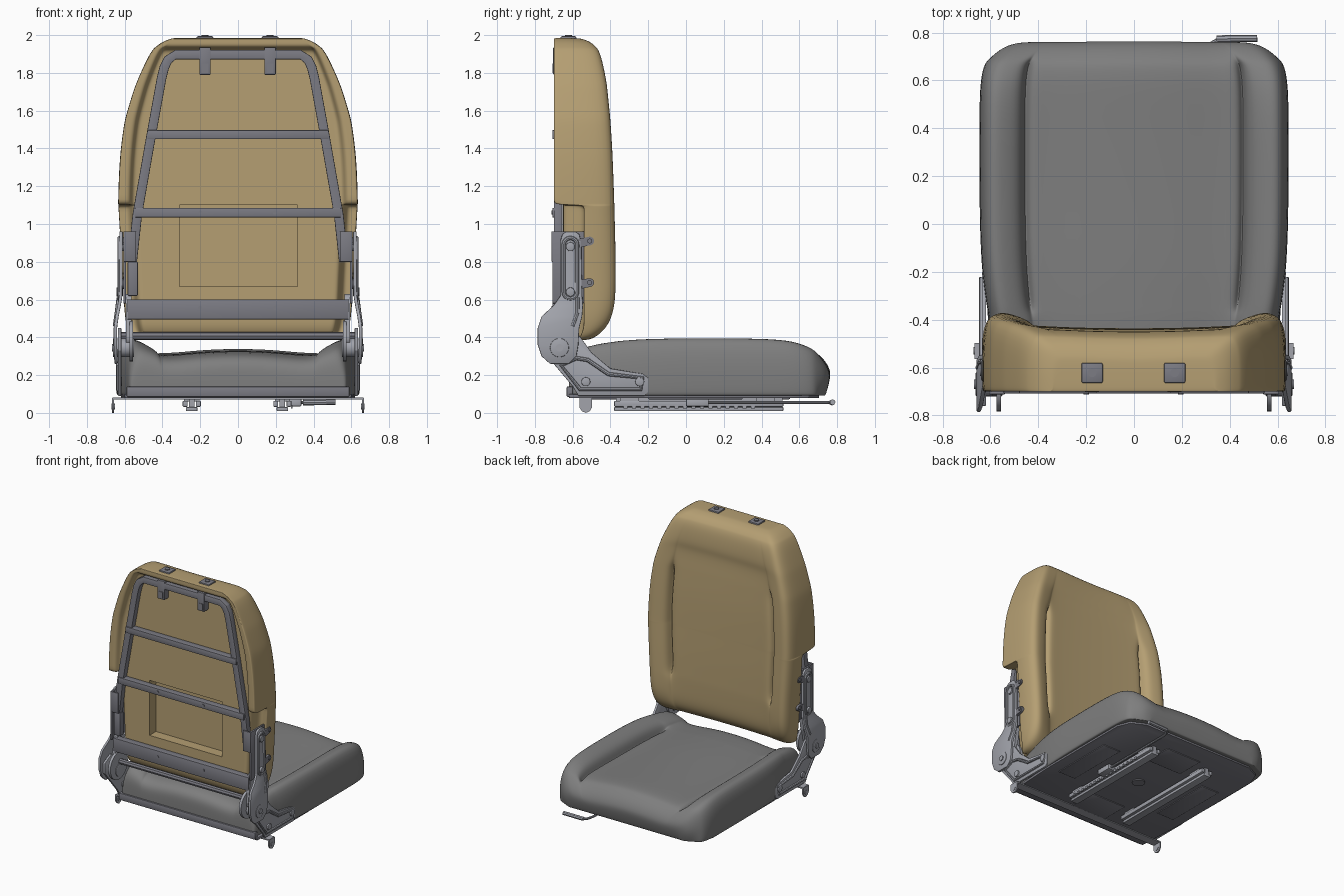
import bpy, bmesh, math

if "Cube" in bpy.data.objects:
    bpy.data.objects.remove(bpy.data.objects["Cube"])


def material(name, r, g, b):
    m = bpy.data.materials.new(name)
    m.diffuse_color = (r, g, b, 1)
    m.use_nodes = True
    m.node_tree.nodes["Principled BSDF"].inputs["Base Color"].default_value = m.diffuse_color
    return m


tan = material("tan_foam", 0.46, 0.345, 0.17)
dark = material("dark_grey", 0.21, 0.21, 0.21)
steel = material("steel_grey", 0.20, 0.20, 0.23)
light = material("light_steel", 0.36, 0.37, 0.41)
current = [steel]  # material given to new parts


def finish(ob, angle=35):
    bpy.ops.object.select_all(action='DESELECT')
    bpy.context.view_layer.objects.active = ob
    ob.select_set(True)
    for m in list(ob.modifiers):
        bpy.ops.object.modifier_apply(modifier=m.name)
    bpy.ops.object.shade_smooth_by_angle(angle=math.radians(angle))
    return ob


def mesh(name, verts, faces, bevel=0, mirror=False, done=True):
    me = bpy.data.meshes.new(name)
    me.from_pydata(verts, [], faces)
    me.materials.append(current[0])
    bm = bmesh.new()
    bm.from_mesh(me)
    bmesh.ops.recalc_face_normals(bm, faces=bm.faces)
    bm.to_mesh(me)
    bm.free()
    ob = bpy.data.objects.new(name, me)
    bpy.context.collection.objects.link(ob)
    if bevel:
        b = ob.modifiers.new("bevel", 'BEVEL')
        b.width, b.segments = bevel, 2
    if mirror:
        ob.modifiers.new("mirror", 'MIRROR').use_mirror_merge = False
    return finish(ob) if done else ob


def prism(name, pts, axis, a, b, **kw):
    """Extrude a 2D outline along axis 0=x (y,z), 1=y (x,z) or 2=z (x,y)."""
    n = len(pts)
    v = [list(p[:axis]) + [t] + list(p[axis:]) for t in (a, b) for p in pts]
    f = [list(range(n)), list(range(n, 2 * n))]
    f += [[i, (i + 1) % n, (i + 1) % n + n, i + n] for i in range(n)]
    return mesh(name, v, f, **kw)


def box(name, x0, x1, y0, y1, z0, z1, **kw):
    return prism(name, [(x0, y0), (x1, y0), (x1, y1), (x0, y1)], 2, z0, z1, **kw)


def disc(name, u, v, r, axis, a, b, n=24, **kw):
    pts = [(u + r * math.cos(i * math.tau / n), v + r * math.sin(i * math.tau / n)) for i in range(n)]
    return prism(name, pts, axis, a, b, **kw)


def tube(name, pts, r, cyclic=False, mirror=False):
    cu = bpy.data.curves.new(name, 'CURVE')
    cu.dimensions = '3D'
    cu.bevel_depth, cu.bevel_resolution, cu.use_fill_caps = r, 2, True
    cu.materials.append(current[0])
    s = cu.splines.new('POLY')
    s.points.add(len(pts) - 1)
    for p, c in zip(s.points, pts):
        p.co = (*c, 1)
    s.use_cyclic_u = cyclic
    ob = bpy.data.objects.new(name, cu)
    bpy.context.collection.objects.link(ob)
    bpy.ops.object.select_all(action='DESELECT')
    bpy.context.view_layer.objects.active = ob
    ob.select_set(True)
    bpy.ops.object.convert(target='MESH')
    ob = bpy.context.view_layer.objects.active
    if mirror:
        ob.modifiers.new("mirror", 'MIRROR').use_mirror_merge = False
    return finish(ob)


def stadium(u0, v0, u1, v1, r, n=8):
    a = math.atan2(v1 - v0, u1 - u0)
    return [(u + r * math.cos(a + s + i * math.pi / n), v + r * math.sin(a + s + i * math.pi / n))
            for u, v, s in ((u1, v1, -math.pi / 2), (u0, v0, math.pi / 2)) for i in range(n + 1)]


def cushion(name, rings, place):
    """Loft mirrored sections; each ring is (position, front half, back half)."""
    full = lambda h: [(-x, t) for x, t in reversed(h[1:])] + h
    verts, faces = [], []
    for pos, front, back in rings:
        verts += [place(pos, x, t) for x, t in full(front) + full(back)[::-1]]
    n = len(verts) // len(rings)
    for k in range(len(rings) - 1):
        faces += [[k * n + i, k * n + (i + 1) % n, (k + 1) * n + (i + 1) % n, (k + 1) * n + i] for i in range(n)]
    for o in (0, n * (len(rings) - 1)):
        faces += [[o + i, o + i + 1, o + n - 2 - i, o + n - 1 - i] for i in range(n // 2 - 1)]
    ob = mesh(name, verts, faces, done=False)
    ob.modifiers.new("subd", 'SUBSURF').levels = 2
    return ob


F = [0, .3, .58, .685, .705, .725, .83, .945, 1.0, 1.0]


def face_half(w, edge, mid, crown, g, side, drop):
    """Upholstered half section: crowned centre, stitched slit, bolster rising to the edge."""
    h, drop = edge - mid, min(drop, .45 * (edge - side))
    t = [mid + crown, mid + crown * .75, mid, mid + h * .12, mid + h * .2 - .07 * g, mid + h * .42,
         mid + h * .78, edge, edge - drop, side + (edge - side) * .1]
    return [(f * w, v) for f, v in zip(F, t)]


# seat cushion: (y, half width, bolster height, centre height)
current[0] = dark
rings = []
for y, w, b, c in [(-.62, .56, .20, .18), (-.615, .575, .29, .24), (-.57, .585, .35, .285), (-.45, .60, .38, .295),
                   (-.37, .61, .39, .30), (-.35, .615, .395, .30), (-.18, .640, .408, .305), (.1, .647, .408, .305),
                   (.42, .647, .408, .31), (.58, .645, .39, .315), (.66, .63, .35, .31), (.69, .61, .33, .295),
                   (.735, .565, .27, .255), (.76, .52, .22, .21), (.768, .47, .17, .17)]:
    g = 1 if -.36 < y < .67 else 0
    under = [(f * w * .975, .092) for f in F[:9]] + [(w * .99, .093)]
    rings.append((y, face_half(w, b, c, .027, g, .092, .11), under))
finish(cushion("seat_cushion", rings, lambda p, x, t: (x, p - (max(0, .19 - t) * .3 if p > .7 else 0), t)), 60)

# backrest cushion: (z, half width, bolster y, centre y, back panel y, back rim y)
current[0] = tan
rings = []
B = [0, .3, .6, .75, .83, .885, .90, .96, .98, .997]
for z, w, yf, yc, yp, yr in [
        (.385, .54, -.52, -.53, -.60, -.58), (.40, .57, -.475, -.495, -.62, -.56), (.45, .588, -.415, -.455, -.65, -.54),
        (.52, .60, -.38, -.44, -.65, -.54), (.60, .605, -.365, -.435, -.65, -.54), (.70, .61, -.363, -.43, -.65, -.54),
        (.74, .612, -.363, -.43, -.65, -.54), (.9, .622, -.365, -.428, -.65, -.54), (1.09, .633, -.371, -.43, -.65, -.54),
        (1.099, .634, -.371, -.43, -.65, -.54), (1.102, .634, -.371, -.43, -.65, -.70), (1.12, .635, -.372, -.43, -.65, -.70),
        (1.35, .628, -.38, -.432, -.65, -.70), (1.52, .605, -.391, -.44, -.65, -.70), (1.57, .595, -.395, -.442, -.65, -.70),
        (1.71, .552, -.41, -.452, -.65, -.70), (1.75, .537, -.416, -.438, -.65, -.70), (1.88, .48, -.445, -.45, -.65, -.70),
        (1.925, .45, -.465, -.468, -.65, -.70), (1.935, .44, -.475, -.475, -.70, -.70), (1.965, .40, -.505, -.505, -.70, -.70),
        (1.98, .36, -.55, -.55, -.70, -.70), (1.984, .34, -.57, -.57, -.70, -.70)]:
    g = 1 if .72 < z < 1.55 else 0
    rings.append((z, face_half(w, yf, yc, -.008, g, yr, .07),
                  [(f * w, yp if i < 6 else yr) for i, f in enumerate(B)]))
back = cushion("backrest_cushion", rings, lambda p, x, t: (x, t, p))
cutter = box("recess_cutter", -.31, .315, -.8, -.57, .67, 1.1)
cutter.hide_render = True
m = back.modifiers.new("recess", 'BOOLEAN')
m.object, m.operation = cutter, 'DIFFERENCE'
finish(back, 50)
bpy.data.objects.remove(cutter)

# back frame: bent flat tube plus cross bars
current[0] = steel
half = [(.56, .80), (.533, 1.05), (.463, 1.45), (.405, 1.77), (.39, 1.83), (.37, 1.87), (.33, 1.897)]
path = half + [(-x, z) for x, z in reversed(half)]
outer, inner = [], []
for i, (x, z) in enumerate(path):
    p, q = path[max(i - 1, 0)], path[min(i + 1, len(path) - 1)]
    d = math.hypot(q[0] - p[0], q[1] - p[1])
    nx, nz = (q[1] - p[1]) / d * .025, -(q[0] - p[0]) / d * .025
    outer.append((x + nx, z + nz))
    inner.append((x - nx, z - nz))
n = len(path)
v = [(x, y, z) for y in (-.70, -.655) for x, z in outer + inner]
f = []
for i in range(n - 1):
    a, b, c, d = i, i + 1, n + i + 1, n + i
    f += [[a, b, c, d], [k + 2 * n for k in (a, b, c, d)], [a, b, b + 2 * n, a + 2 * n], [d, c, c + 2 * n, d + 2 * n]]
f += [[k, k + n, k + 3 * n, k + 2 * n] for k in (0, n - 1)]
mesh("back_frame", v, f, bevel=.004)
for name, w, z0, z1 in [("upper_crossbar", .48, 1.45, 1.497), ("middle_crossbar", .545, 1.035, 1.085),
                        ("lower_crossbar", .585, .495, .60)]:
    box(name, -w, w, -.708, -.655, z0, z1, bevel=.003)
for x in (-.2, .195):
    for z in (1.06, .555):
        disc("frame_bolt", x, z, .011, 1, -.712, -.70, n=12)
tube("recliner_link_tube", [(-.62, -.66, .407), (.62, -.66, .407)], .021)

# headrest guides
for x in (-.175, .17):
    box("headrest_guide", x - .03, x + .03, -.703, -.65, 1.79, 1.935, bevel=.004)
    box("headrest_guide_tab", x - .018, x + .018, -.706, -.70, 1.80, 1.85)
    box("headrest_cap", x - .045, x + .045, -.665, -.58, 1.972, 1.994, bevel=.008)
    disc("headrest_collar", x, -.622, .018, 2, 1.98, 2.0)

# hinge plates joining the frame to the recliners
box("hinge_plate", .592, .607, -.708, -.54, .58, .96, bevel=.003, mirror=True)
box("hinge_flange", .54, .607, -.712, -.70, .80, .96, bevel=.003, mirror=True)
for z in (.91, .69):
    prism("hinge_ear", stadium(-.56, z - .01, -.51, z, .023), 0, .605, .628, mirror=True)
    disc("hinge_ear_bolt", -.51, z, .013, 0, .62, .636, n=12, mirror=True)
box("latch_block", -.585, -.53, -.70, -.655, .62, .80, bevel=.006)

# recliner arms: rows of (z, rear y, front y, x)
current[0] = light
rows = [(.96, -.635, -.585, .61), (.945, -.655, -.565, .61), (.91, -.665, -.555, .61), (.62, -.665, -.55, .612),
        (.57, -.70, -.545, .62), (.51, -.765, -.55, .632), (.45, -.785, -.565, .640), (.36, -.785, -.57, .640),
        (.30, -.765, -.58, .638), (.26, -.72, -.62, .636)]
v, f = [], []
for z, a, b, x in rows:
    v += [(x, a, z), (x, b, z), (x + .018, b, z), (x + .018, a, z)]
for k in range(len(rows) - 1):
    f += [[4 * k + i, 4 * k + (i + 1) % 4, 4 * k + 4 + (i + 1) % 4, 4 * k + 4 + i] for i in range(4)]
f += [[0, 1, 2, 3], [len(v) - 4 + i for i in range(4)]]
mesh("recliner_arm", v, f, bevel=.004, mirror=True)
tube("arm_rib", [(.628, y, z) for y, z in stadium(-.612, .64, -.612, .89, .036)], .011, True, True)
tube("arm_bend_rib", [(.632, -.575, .61), (.642, -.575, .53), (.652, -.60, .46)], .011, mirror=True)

# seat side brackets and recliner pivots
side = [(-.76, .33), (-.60, .14), (-.57, .09), (-.22, .09), (-.2, .11), (-.2, .185), (-.23, .207),
        (-.40, .235), (-.50, .32), (-.565, .41), (-.68, .45), (-.76, .41)]
prism("seat_bracket", side, 0, .618, .636, bevel=.004, mirror=True)
tube("bracket_rib", [(.636, y, z) for y, z in [(-.66, .25), (-.56, .125), (-.24, .125), (-.23, .185),
                                               (-.41, .205), (-.52, .28), (-.58, .29)]], .011, True, True)
disc("inner_recliner_plate", -.675, .38, .108, 0, .555, .575, mirror=True)
prism("inner_recliner_arm", stadium(-.67, .40, -.64, .58, .05), 0, .565, .592, mirror=True)
disc("recliner_pivot", -.67, .345, .05, 0, .55, .662, bevel=.004, mirror=True)
disc("pivot_pin", -.67, .345, .02, 0, .655, .668, n=12, mirror=True)
for y, z, x in [(-.612, .88, .625), (-.612, .64, .63), (-.245, .165, .633), (-.53, .165, .633)]:
    disc("bracket_bolt", y, z, .024, 0, x - .02, x + .014, n=16, bevel=.003, mirror=True)

# seat pan with stamped panels underneath
current[0] = steel
hp = [(.60, -.62), (.62, -.2), (.62, .55), (.58, .65), (.47, .705)]
prism("seat_pan", hp + [(-x, y) for x, y in reversed(hp)], 2, .078, .10, bevel=.006)
box("pan_rear_rail", -.59, .59, -.632, -.60, .085, .14, bevel=.006)
for x0, x1, y0, y1 in [(-.15, .15, .33, .55), (-.15, .15, -.5, -.28), (.38, .53, -.2, .3), (-.53, -.38, -.2, .3)]:
    box("pan_panel", x0, x1, y0, y1, .072, .082, bevel=.004)
disc("pan_boss", 0, .05, .045, 2, .070, .082)

# floor feet
current[0] = light
box("foot_crossbar", -.664, .664, -.565, -.497, .072, .082)
foot = [(-.565, .08), (-.565, .03), (-.55, .008), (-.53, 0), (-.51, .008), (-.497, .03), (-.497, .08)]
prism("foot_tab", foot, 0, .656, .666, mirror=True)
disc("foot_bolt", -.53, .035, .016, 0, .652, .67, n=16, mirror=True)

# slide rails with a toothed strip
for x in (-.245, .235):
    box("lower_rail", x - .03, x + .03, -.38, .515, .01, .03, bevel=.003)
    box("rail_web", x - .015, x + .015, -.37, .51, .025, .08)
    for s in (-1, 1):
        e = sorted((x + s * .022, x + s * .048))
        box("upper_rail", *e, -.38, .515, .032, .064, bevel=.005)
    for y in (-.30, .42):
        box("rail_spacer", x - .04, x + .04, y - .05, y + .05, .06, .08)
for i in range(16):
    box("rail_tooth", .281, .289, -.33 + i * .045, -.31 + i * .045, .022, .042)

# slide latch and lever
box("slide_latch", .27, .335, 0, .12, .035, .075, bevel=.005)
tube("lever_rod", [(.31, .05, .055), (.31, .70, .055), (.325, .755, .055), (.36, .775, .055)], .009)
tube("lever_handle", [(.345, .772, .055), (.37, .774, .055), (.515, .776, .057)], .015)
